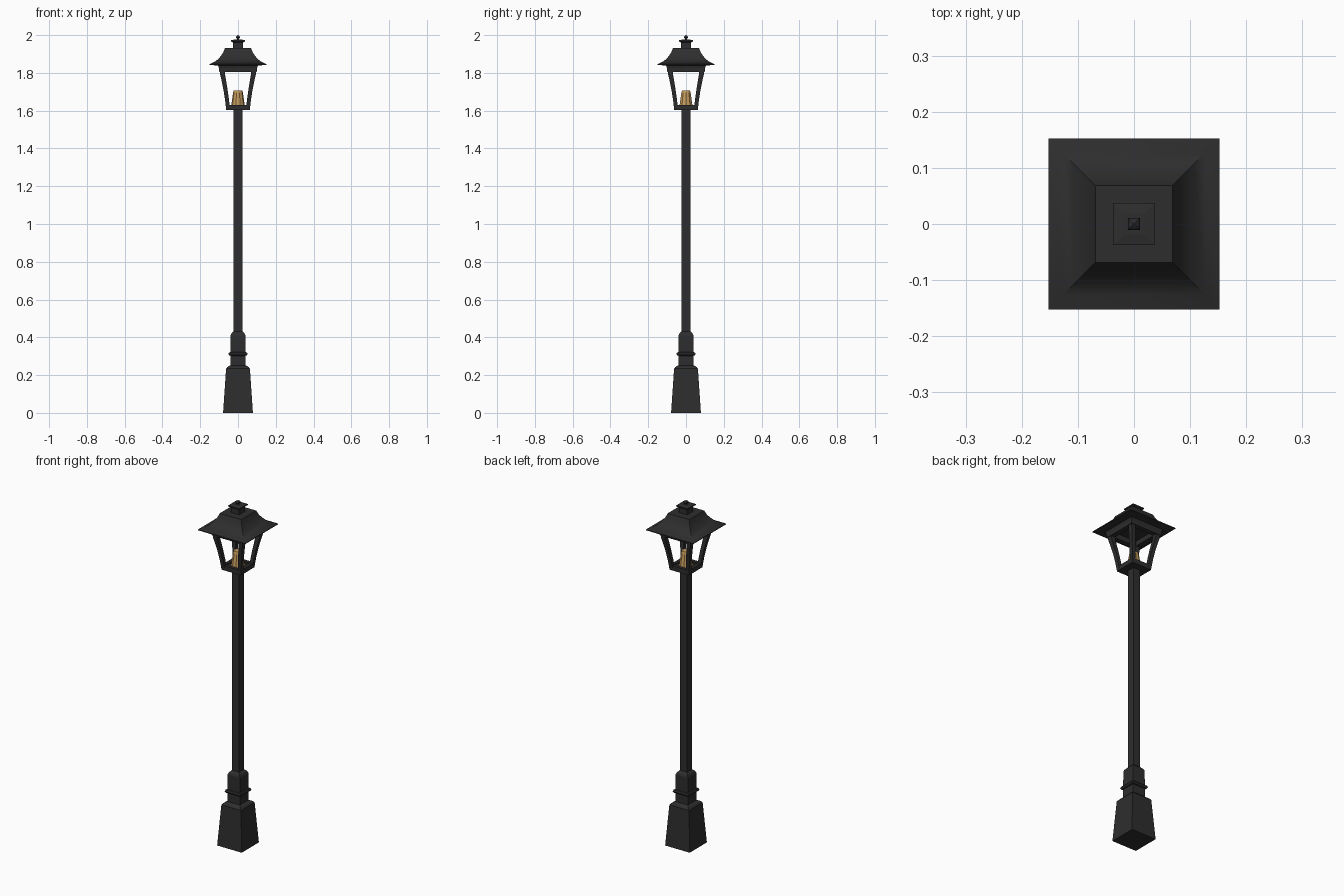
import bpy, bmesh, math

if "Cube" in bpy.data.objects:
    bpy.data.objects.remove(bpy.data.objects["Cube"])


def material(name, rgb):
    m = bpy.data.materials.new(name)
    m.diffuse_color = (*rgb, 1)
    m.use_nodes = True
    m.node_tree.nodes["Principled BSDF"].inputs["Base Color"].default_value = m.diffuse_color
    return m


IRON = material("black_iron", (0.027, 0.027, 0.028))
AMBER = material("amber_light", (0.56, 0.33, 0.11))


def loft(name, rings, mat, closed=False, smooth=False):
    """Skin successive rings of points; cap the ends or join last to first."""
    bm = bmesh.new()
    loops = [[bm.verts.new(p) for p in ring] for ring in rings]
    n = len(loops[0])
    pairs = list(zip(loops, loops[1:]))
    if closed:
        pairs.append((loops[-1], loops[0]))
    for a, b in pairs:
        for i in range(n):
            j = (i + 1) % n
            bm.faces.new((a[i], a[j], b[j], b[i]))
    if not closed:
        bm.faces.new(loops[0][::-1])
        bm.faces.new(loops[-1])
    bmesh.ops.recalc_face_normals(bm, faces=bm.faces[:])
    me = bpy.data.meshes.new(name)
    bm.to_mesh(me)
    bm.free()
    ob = bpy.data.objects.new(name, me)
    bpy.context.collection.objects.link(ob)
    me.materials.append(mat)
    if smooth:
        bpy.context.view_layer.objects.active = ob
        ob.select_set(True)
        bpy.ops.object.shade_smooth_by_angle(angle=math.radians(35))
        ob.select_set(False)
    return ob


def square(r, z, cx=0, cy=0):
    return [(cx + sx * r, cy + sy * r, z)
            for sx, sy in ((-1, -1), (1, -1), (1, 1), (-1, 1))]


def square_turned(name, profile, **kw):
    return loft(name, [square(r, z) for r, z in profile], IRON, **kw)


# Pedestal, collar ring and pole
square_turned("pedestal", [(0.079, 0), (0.063, 0.235), (0.056, 0.243), (0.04, 0.252),
                           (0.039, 0.41), (0.035, 0.42), (0.023, 0.432)])
square_turned("collar_ring", [(0.039, 0.302), (0.047, 0.304), (0.051, 0.312),
                              (0.047, 0.32), (0.039, 0.322)])
square_turned("pole", [(0.0225, 0.42), (0.0225, 1.61)])

# Lantern floor, with a raised rim
square_turned("lantern_floor", [(0.063, 1.603), (0.063, 1.622)])
square_turned("floor_rim", [(0.063, 1.62), (0.063, 1.63), (0.045, 1.63), (0.045, 1.62)],
              closed=True)

# Four bowed corner posts, each following one outer edge curve
for sx in (-1, 1):
    for sy in (-1, 1):
        rings = []
        for outer, w, z in ((0.063, 0.021, 1.61), (0.069, 0.021, 1.66), (0.077, 0.022, 1.71),
                            (0.087, 0.024, 1.76), (0.094, 0.026, 1.79), (0.096, 0.028, 1.815)):
            c = outer - w / 2
            rings.append(square(w / 2, z, sx * c, sy * c))
        loft("corner_post", rings, IRON, smooth=True)

# Stepped frame under the roof
square_turned("upper_frame", [(0.099, 1.806), (0.101, 1.825), (0.106, 1.84),
                              (0.075, 1.84), (0.071, 1.806)], closed=True)

# Flared roof
square_turned("roof", [(0.09, 1.838), (0.152, 1.842), (0.152, 1.846), (0.127, 1.857),
                       (0.107, 1.871), (0.09, 1.89), (0.078, 1.909), (0.069, 1.931)],
              smooth=True)

# Vent cap and finial
square_turned("vent_neck", [(0.026, 1.925), (0.026, 1.965)])
square_turned("vent_plate", [(0.03, 1.962), (0.037, 1.967), (0.037, 1.973), (0.02, 1.976)])
square_turned("finial", [(0.006, 1.974), (0.006, 1.98), (0.011, 1.987), (0.008, 1.995),
                         (0.001, 2.0)])

# Tapered lamp inside the lantern
lamp = [[(r * math.cos(math.tau * i / 10), r * math.sin(math.tau * i / 10), z)
         for i in range(10)]
        for r, z in ((0.037, 1.62), (0.026, 1.695), (0.022, 1.708))]
loft("lamp", lamp, AMBER)
